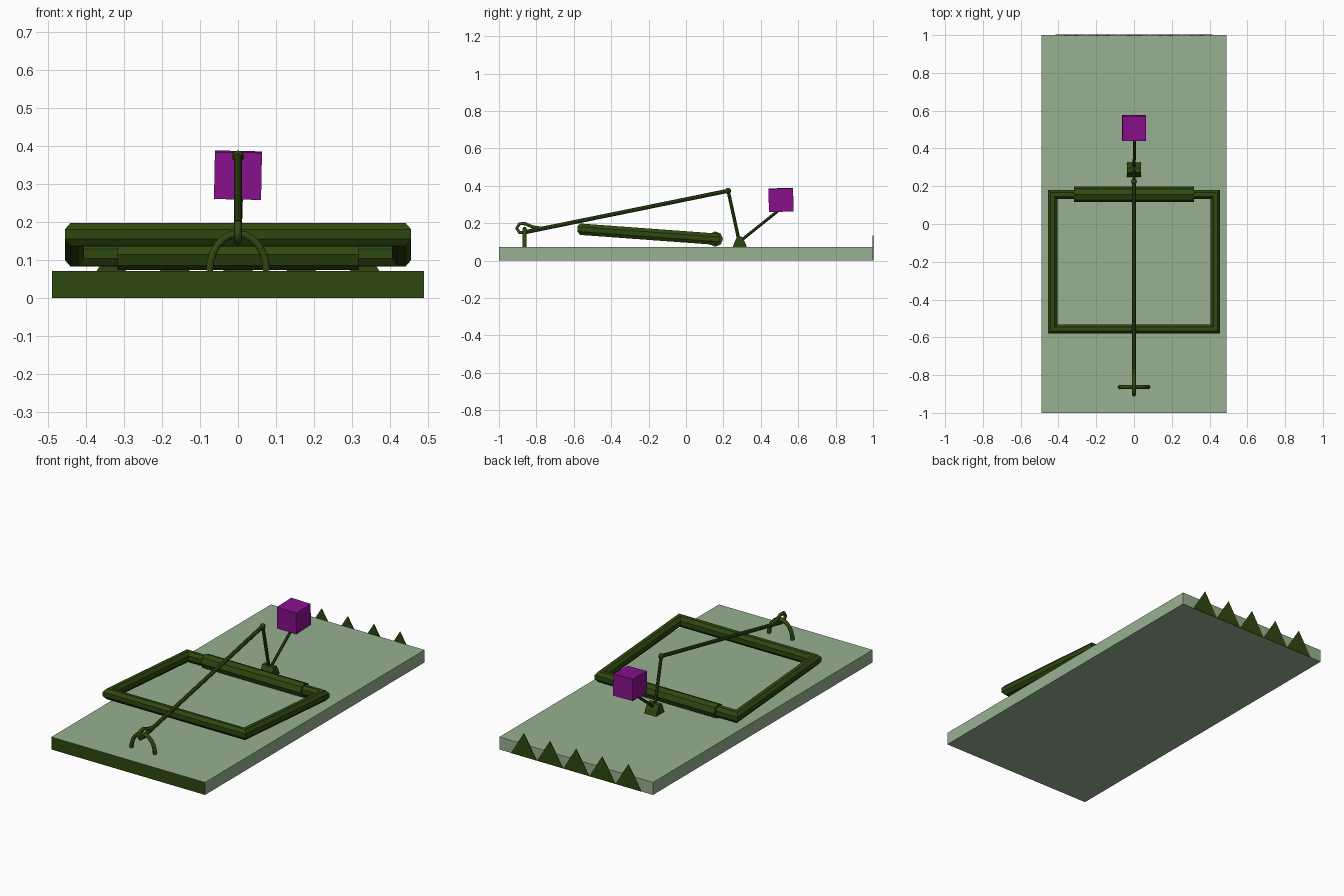
import bpy, bmesh, math
from mathutils import Vector, Matrix

if "Cube" in bpy.data.objects:
    bpy.data.objects.remove(bpy.data.objects["Cube"], do_unlink=True)


def material(name, rgb):
    m = bpy.data.materials.new(name)
    m.use_nodes = True
    m.diffuse_color = (*rgb, 1)
    m.node_tree.nodes["Principled BSDF"].inputs["Base Color"].default_value = (*rgb, 1)
    return m


DARK = material("dark green", (0.028, 0.066, 0.005))
PALE = material("pale green", (0.31, 0.44, 0.285))
PURPLE = material("purple", (0.25, 0.005, 0.27))


def finish(name, bm, *mats):
    bmesh.ops.recalc_face_normals(bm, faces=bm.faces[:])
    mesh = bpy.data.meshes.new(name)
    bm.to_mesh(mesh)
    bm.free()
    for m in mats:
        mesh.materials.append(m)
    ob = bpy.data.objects.new(name, mesh)
    bpy.context.collection.objects.link(ob)
    return ob


def box(bm, centre, size, turn=Matrix()):
    bmesh.ops.create_cube(bm, size=1, matrix=Matrix.Translation(centre) @ turn @ Matrix.Diagonal((*size, 1)))


def rod(name, a, b, r1, r2, sides=8):
    a, b = Vector(a), Vector(b)
    turn = (b - a).to_track_quat('Z', 'Y').to_matrix().to_4x4()
    bm = bmesh.new()
    bmesh.ops.create_cone(bm, cap_ends=True, segments=sides, radius1=r1, radius2=r2,
                          depth=(b - a).length, matrix=Matrix.Translation((a + b) / 2) @ turn)
    return finish(name, bm, DARK)


def wire(name, points, r):
    curve = bpy.data.curves.new(name, 'CURVE')
    curve.dimensions = '3D'
    curve.bevel_depth = r
    curve.bevel_resolution = 1
    curve.use_fill_caps = True
    s = curve.splines.new('POLY')
    s.points.add(len(points) - 1)
    for p, co in zip(s.points, points):
        p.co = (*co, 1)
    curve.materials.append(DARK)
    ob = bpy.data.objects.new(name, curve)
    bpy.context.collection.objects.link(ob)
    return ob


# Board with a dark front edge
TOP = 0.072
bm = bmesh.new()
box(bm, (0, 0, TOP / 2), (0.98, 2, TOP))
bm.normal_update()
for f in bm.faces:
    f.material_index = 1 if f.normal.y < -0.5 else 0
finish("board", bm, PALE, DARK)

# Row of teeth on the back edge
bm = bmesh.new()
for i in range(-2, 3):
    x = i / 6
    front, back = [[bm.verts.new((x + dx, y, z)) for dx, z in ((-0.083, 0), (0.083, 0), (0, 0.135))]
                   for y in (0.998, 1.002)]
    bm.faces.new(front)
    bm.faces.new(back)
    for k in range(3):
        j = (k + 1) % 3
        bm.faces.new((front[k], front[j], back[j], back[k]))
finish("back_teeth", bm, DARK)


# Tilted rectangular snap frame with mitred corners
def tilt(y):
    return 0.115 - (y - 0.155) * 0.073


bm = bmesh.new()
rings = []
for sx, sy in ((-1, -1), (1, -1), (1, 1), (-1, 1)):
    ring = []
    for k in range(8):
        a = math.tau * (k + 0.5) / 8
        out = 0.027 * math.cos(a)
        y = -0.2 + sy * (0.356 + out)
        ring.append(bm.verts.new((sx * (0.431 + out), y, tilt(y) + 0.033 * math.sin(a))))
    rings.append(ring)
for i, ring in enumerate(rings):
    nxt = rings[(i + 1) % 4]
    for k in range(8):
        j = (k + 1) % 8
        bm.faces.new((ring[k], ring[j], nxt[j], nxt[k]))
finish("snap_frame", bm, DARK)

# Spring sleeve around the back bar
rod("spring_sleeve", (-0.317, 0.157, 0.115), (0.317, 0.157, 0.115), 0.041, 0.041)

# Holding bar, knob and trigger rods
rod("holding_bar", (0, -0.87, 0.15), (0, 0.225, 0.373), 0.011, 0.011)
bm = bmesh.new()
bmesh.ops.create_uvsphere(bm, u_segments=8, v_segments=6, radius=0.016,
                          matrix=Matrix.Translation((0, 0.225, 0.373)))
finish("bar_knob", bm, DARK)
rod("trigger_rod", (0, 0.225, 0.375), (0, 0.285, 0.1), 0.009, 0.009)
rod("bait_rod", (0, 0.285, 0.1), (0.005, 0.5, 0.272), 0.008, 0.008)

# Trigger foot: tapered prism
bm = bmesh.new()
profile = ((0.25, TOP), (0.325, TOP), (0.315, 0.1), (0.297, 0.128), (0.273, 0.128), (0.26, 0.1))
f = bm.faces.new([bm.verts.new((-0.037, y, z)) for y, z in profile])
ext = bmesh.ops.extrude_face_region(bm, geom=[f])
bmesh.ops.translate(bm, vec=(0.074, 0, 0), verts=[v for v in ext["geom"] if isinstance(v, bmesh.types.BMVert)])
finish("trigger_foot", bm, DARK)

# Front staple arch and the curled hook of the bar
wire("staple", [(-0.075 * math.cos(math.pi * k / 12), -0.863, TOP + 0.098 * math.sin(math.pi * k / 12))
                for k in range(13)], 0.011)
wire("bar_hook", [(0, -0.86, 0.15), (0, -0.89, 0.15), (0, -0.905, 0.172), (0, -0.89, 0.197),
                  (0, -0.86, 0.197), (0, -0.82, 0.18), (0, -0.77, 0.172)], 0.01)

# Bait cube, slightly askew
bm = bmesh.new()
box(bm, (0, 0.508, 0.324), (0.124, 0.132, 0.124),
    Matrix.Rotation(0.02, 4, 'Y') @ Matrix.Rotation(0.03, 4, 'X'))
finish("bait", bm, PURPLE)
